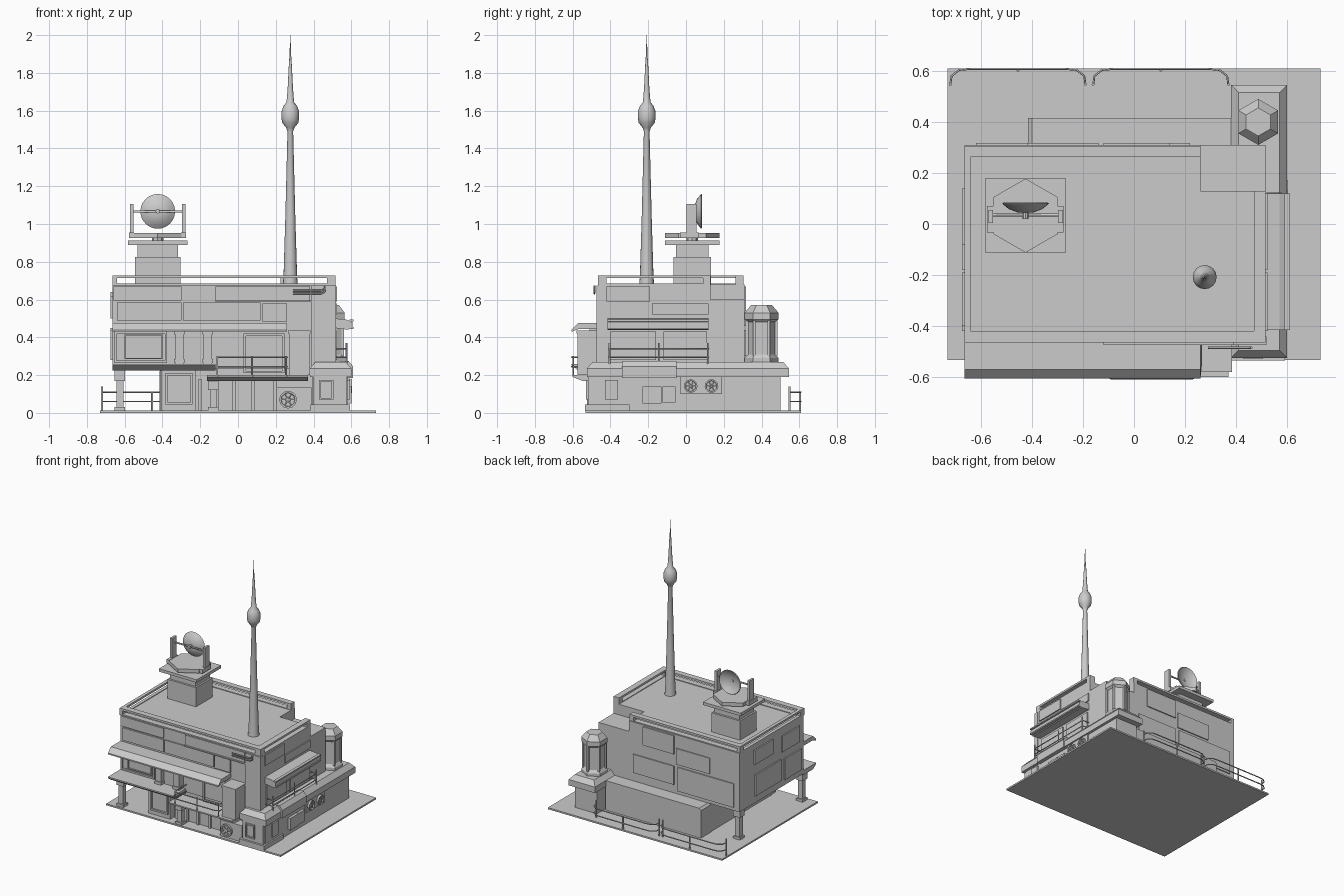
import bpy, bmesh, math
from mathutils import Vector

def mesh(name, bm):
    bmesh.ops.recalc_face_normals(bm, faces=bm.faces)
    me = bpy.data.meshes.new(name)
    bm.to_mesh(me); bm.free()
    ob = bpy.data.objects.new(name, me)
    bpy.context.collection.objects.link(ob)
    return ob

def prism(name, pts, vec):
    # extrude a planar outline along a vector
    bm = bmesh.new()
    f = bm.faces.new([bm.verts.new(p) for p in pts])
    r = bmesh.ops.extrude_face_region(bm, geom=[f])
    bmesh.ops.translate(bm, vec=vec, verts=[v for v in r['geom'] if isinstance(v, bmesh.types.BMVert)])
    return mesh(name, bm)

def box(name, x0, x1, y0, y1, z0, z1):
    return prism(name, [(x0, y0, z0), (x1, y0, z0), (x1, y1, z0), (x0, y1, z0)], (0, 0, z1 - z0))

def lathe(name, prof, loc, n=16, axis='Z', phase=0, smooth=False):
    # revolve (radius, height) points; axis Y sends height along +y, X along +x
    bm = bmesh.new(); rings = []
    for r, h in prof:
        ring = []
        for i in range(n):
            a = phase + 2 * math.pi * i / n
            c, s = r * math.cos(a), r * math.sin(a)
            p = {'Z': (c, s, h), 'Y': (c, h, s), 'X': (h, c, s)}[axis]
            ring.append(bm.verts.new(Vector(p) + Vector(loc)))
        rings.append(ring)
    for a, b in zip(rings, rings[1:]):
        for i in range(n):
            bm.faces.new((a[i], a[(i + 1) % n], b[(i + 1) % n], b[i]))
    bm.faces.new(rings[0]); bm.faces.new(rings[-1])
    ob = mesh(name, bm)
    if smooth:
        bpy.context.view_layer.objects.active = ob
        ob.select_set(True)
        bpy.ops.object.shade_smooth_by_angle(angle=math.radians(40))
        ob.select_set(False)
    return ob

def tube(name, pts, r=0.004):
    cu = bpy.data.curves.new(name, 'CURVE')
    cu.dimensions = '3D'; cu.bevel_depth = r; cu.bevel_resolution = 1; cu.use_fill_caps = True
    sp = cu.splines.new('POLY'); sp.points.add(len(pts) - 1)
    for q, p in zip(sp.points, pts):
        q.co = (*p, 1)
    ob = bpy.data.objects.new(name, cu)
    bpy.context.collection.objects.link(ob)

def frame_front(name, x0, x1, z0, z1, y, w=0.012, d=0.012):
    # raised frame standing off a front wall
    for a, b, c, e in ((x0, x1, z0, z0 + w), (x0, x1, z1 - w, z1), (x0, x0 + w, z0, z1), (x1 - w, x1, z0, z1)):
        box(name, a, b, y - d, y, c, e)

def fan(name, loc, r, axis, sign):
    prof = [(r, 0), (r, .014), (r * .8, .014), (r * .75, .005), (r * .3, .005), (r * .25, .012)]
    lathe(name, [(a, h * sign) for a, h in prof], loc, 12, axis)
    for i in range(3):
        a = math.pi * i / 3
        u, v = r * .8 * math.cos(a), r * .8 * math.sin(a)
        d = (u, 0, v) if axis == 'Y' else (0, u, v)
        o = Vector(loc) + (Vector((0, .01 * sign, 0)) if axis == 'Y' else Vector((.01 * sign, 0, 0)))
        tube(name + "_spoke", [o - Vector(d), o + Vector(d)], .003)

# ground plate and main masses
box("ground_plate", -.73, .73, -.533, .61, 0, .012)
box("ground_floor", -.41, .40, -.44, .30, .01, .25)
L = [(-.665, -.455), (.515, -.455), (.515, .13), (.26, .13), (.26, .31), (-.665, .31)]
prism("upper_floor", [(x, y, .235) for x, y in L], (0, 0, .445))
box("corner_block", .26, .515, .13, .31, .235, .60)
prism("rear_extension", [(-.415, .29, .01), (-.415, .29, .22), (-.40, .29, .235), (.385, .29, .235), (.385, .29, .01)], (0, .125, 0))

# roof rails
for x0, x1, y0, y1 in ((-.665, .515, -.465, -.42), (-.665, .26, .262, .305), (-.665, -.64, -.465, .305), (.47, .515, -.465, .13)):
    box("roof_rail", x0, x1, y0, y1, .713, .728)
    box("roof_kerb", x0, x1, y0, y1, .675, .685)
for x0, x1, y0, y1 in ((-.665, -.64, -.465, -.42), (.47, .515, -.465, -.42), (-.665, -.64, .262, .305), (.225, .26, .262, .305), (.47, .515, .09, .13)):
    box("rail_post", x0, x1, y0, y1, .675, .728)

# right side wing with chamfered cap
box("wing_body", .395, .58, -.50, .50, .01, .21)
box("wing_foot", .385, .592, -.535, -.30, .01, .045)
bm = bmesh.new()
lo = [(.38, -.525), (.60, -.525), (.60, .545), (.38, .545)]
rings = []
for z, d in ((.19, 0), (.235, 0), (.27, .03)):
    rings.append([bm.verts.new((x + (d if x < .45 else -d), y + (d if y < 0 else -d), z)) for x, y in lo])
for a, b in zip(rings, rings[1:]):
    for i in range(4):
        bm.faces.new((a[i], a[(i + 1) % 4], b[(i + 1) % 4], b[i]))
bm.faces.new(rings[0]); bm.faces.new(rings[-1])
mesh("wing_cap", bm)
prism("wing_cap_bulge", [(.54, -.34, .185), (.61, -.34, .185), (.61, -.34, .245), (.585, -.34, .275), (.54, -.34, .275)], (0, .29, 0))
box("wing_front_panel", .40, .575, -.52, -.49, .04, .20)
frame_front("wing_front_window", .43, .505, .07, .175, -.52, .01, .01)
box("wing_window", .575, .592, -.43, -.36, .07, .175)
box("wing_cabinet", .575, .60, -.23, -.13, .05, .14)
box("wing_cabinet", .575, .60, -.125, -.055, .055, .14)
box("fan_housing", .575, .59, -.03, .19, .10, .19)
for y in (.025, .135):
    fan("wing_fan", (.59, y, .142), .036, 'X', 1)

# front awning and balconies
prism("front_awning", [(-.665, -.455, .475), (-.665, -.57, .475), (-.665, -.605, .44), (-.665, -.605, .43), (-.665, -.565, .445), (-.665, -.455, .445)], (.925, 0, 0))
prism("left_balcony", [(-.665, -.45, .225), (-.665, -.57, .225), (-.665, -.605, .25), (-.665, -.605, .26), (-.665, -.45, .26)], (.545, 0, 0))
prism("right_balcony", [(-.165, -.44, .17), (-.165, -.55, .17), (-.165, -.60, .19), (-.165, -.60, .20), (-.165, -.44, .20)], (.535, 0, 0))
for z in (.245, .295):
    tube("balcony_rail", [(-.11, -.46, z), (-.11, -.595, z), (-.09, -.605, z), (.23, -.605, z), (.26, -.59, z), (.26, -.46, z)])
for x in (-.11, .075, .255):
    tube("balcony_post", [(x, -.597, .19), (x, -.597, .30)], .005)
box("front_cabinet", .27, .38, -.575, -.455, .20, .42)
box("front_cabinet_lid", .265, .385, -.58, -.455, .42, .435)

# stilts
def stilt(x, y, top):
    box("stilt_leg", x - .019, x + .019, y - .019, y + .019, .01, top)
    box("stilt_head", x - .028, x + .028, y - .028, y + .028, top - .06, top)
    box("stilt_foot", x - .028, x + .028, y - .028, y + .028, .01, .03)
stilt(-.625, -.49, .23); stilt(-.625, .26, .24); stilt(-.13, -.50, .18)

# front wall details
frame_front("front_window", -.655, -.375, .265, .43, -.455)
frame_front("front_window_inner", -.60, -.40, .285, .415, -.455, .006, .009)
for x in (-.31, -.16):
    box("front_column", x - .022, x + .022, -.51, -.45, .26, .45)
    for z in (.265, .415):
        box("column_collar", x - .028, x + .028, -.516, -.45, z, z + .02)
box("column_bay", -.29, -.18, -.475, -.45, .26, .44)
frame_front("balcony_door", .03, .245, .21, .42, -.455)
box("balcony_door_leaf", .05, .225, -.461, -.45, .25, .40)
box("corner_pillar", .39, .52, -.475, -.44, .235, .675)
for x0, x1, z0, z1 in ((-.64, -.30, .49, .585), (-.29, .12, .49, .585), (-.12, .38, .595, .67), (-.66, -.30, .595, .67), (.13, .26, .485, .58)):
    box("front_panel", x0, x1, -.465, -.45, z0, z1)
for z in (.632, .648):
    tube("front_pipe", [(.29, -.485, z), (.44, -.485, z), (.46, -.485, z + .01), (.46, -.485, .675)], .005)
box("front_conduit", -.12, .42, -.475, -.45, .586, .594)
box("entry_block", -.405, -.225, -.49, -.42, .01, .225)
frame_front("entry_door", -.385, -.24, .045, .21, -.49)
for x in (-.20, -.11, -.02, .08, .195):
    box("shutter_post", x - .008, x + .008, -.455, -.43, .01, .18)
box("vent_housing", .205, .39, -.51, -.43, .01, .135)
fan("front_fan", (.265, -.51, .07), .047, 'Y', -1)

# right wall: awning, balcony, panels
prism("side_awning", [(.51, -.415, .50), (.57, -.415, .495), (.605, -.415, .48), (.605, -.415, .455), (.585, -.415, .44), (.51, -.415, .45)], (0, .535, 0))
for z in (.445, .485):
    box("side_awning_bar", .59, .612, -.415, .12, z, z + .01)
for z in (.295, .34):
    tube("side_rail", [(.52, -.41, z), (.575, -.41, z), (.575, .12, z), (.52, .12, z)])
for y in (-.405, -.145, .115):
    tube("side_rail_post", [(.575, y, .26), (.575, y, .37)], .005)
for y0, y1, z0, z1 in ((-.42, -.19, .59, .67), (-.18, .12, .52, .58), (-.40, -.16, .28, .43), (-.12, .11, .28, .43)):
    box("side_panel", .51, .524, y0, y1, z0, z1)

# left and back wall panels
for y0, y1, z0, z1 in ((-.40, -.19, .50, .62), (-.18, .13, .29, .45), (-.08, .14, .53, .64), (-.42, -.22, .28, .44)):
    box("left_panel", -.675, -.66, y0, y1, z0, z1)
for x0, x1, z0, z1 in ((-.12, .14, .53, .67), (-.62, -.15, .26, .44), (-.42, -.14, .46, .58), (-.12, .22, .30, .44)):
    box("back_panel", x0, x1, .30, .318, z0, z1)

# rear fences
for x0, x1 in ((-.72, -.19), (-.16, .37)):
    for z in (.06, .11):
        tube("fence_rail", [(x0, .545, z), (x0 + .005, .58, z), (x0 + .035, .604, z), (x0 + .08, .608, z), (x1 - .08, .608, z), (x1 - .035, .604, z), (x1 - .005, .58, z), (x1, .545, z)])
    for x, y in ((x0, .547), (x1, .547), ((x0 + x1) / 2, .603)):
        tube("fence_post", [(x, y, .005), (x, y, .14 if y < .6 else .11)], .006)

# hexagonal tank
hexp = math.pi / 6
lathe("tank", [(.09, .265), (.09, .29), (.074, .31), (.074, .48), (.09, .495), (.09, .53), (.06, .565), (.055, .57)], (.487, .40, 0), 6, 'Z', hexp)
for i in range(6):
    a = hexp + i * math.pi / 3
    x, y = .487 + .077 * math.cos(a), .40 + .077 * math.sin(a)
    box("tank_rib", x - .007, x + .007, y - .007, y + .007, .30, .50)

# dish pedestal
cx, cy = -.425, .033
for n, w, d, z0, z1 in (("pedestal_base", .12, .10, .67, .825), ("pedestal_neck", .107, .085, .825, .892), ("pedestal_plate", .158, .145, .89, .912)):
    box(n, cx - w, cx + w, cy - d, cy + d, z0, z1)
lathe("turntable_stem", [(.03, .91), (.03, .93)], (cx, cy, 0), 8)
lathe("turntable", [(.145, .925), (.145, .953)], (cx, cy, 0), 6, 'Z', hexp)
for s in (-1, 1):
    x = cx + s * .137
    box("dish_arm", x - .009, x + .009, .003, .055, .93, 1.105)
    box("arm_bracket", x - .014, x + .012, -.033, .07, .925, .955)
tube("dish_axle", [(cx - .137, .035, 1.065), (cx + .137, .035, 1.065)], .006)
lathe("dish", [(.03, .045), (.065, .058), (.092, .08), (.088, .084), (.06, .066), (.02, .056)], (cx, 0, 1.067), 24, 'Y', 0, True)
lathe("dish_hub", [(.012, .02), (.012, .06)], (cx, 0, 1.067), 8, 'Y')

# antenna mast
lathe("antenna_mast", [(.04, .675), (.036, .72), (.026, 1.05), (.015, 1.49), (.022, 1.51), (.042, 1.535), (.047, 1.56), (.047, 1.595), (.036, 1.625), (.02, 1.645), (.014, 1.72), (.008, 1.84), (.004, 1.9), (.001, 2.0)], (.277, -.208, 0), 16, 'Z', 0, True)
